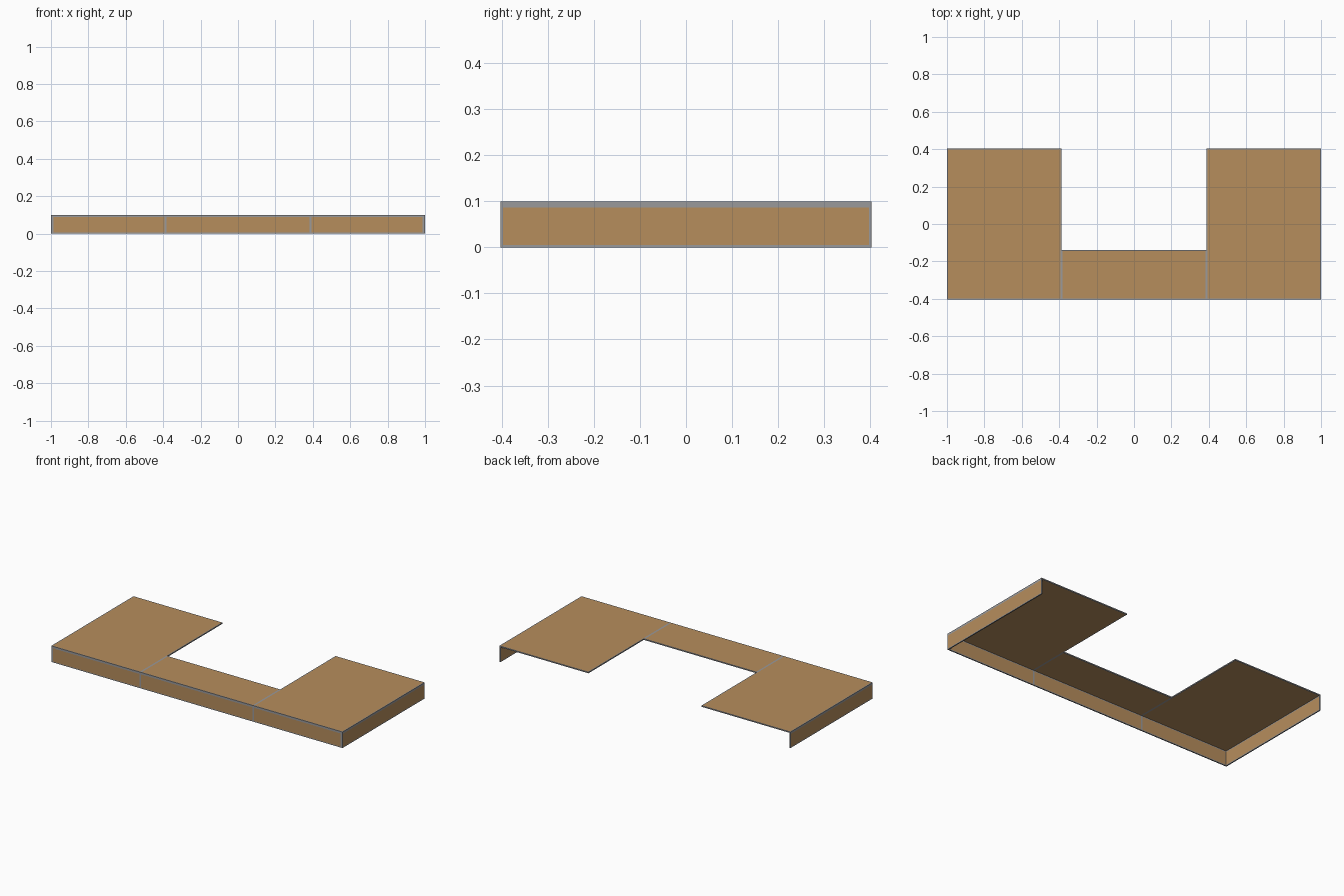
import bpy, bmesh

if "Cube" in bpy.data.objects:
    bpy.data.objects.remove(bpy.data.objects["Cube"])

T = 0.007      # board thickness
BAND = 0.008   # width of the grey edge trim
X, Y, H = 1.0, 0.403, 0.10
XI, YI = 0.388, -0.14


def flat(name, rgb):
    m = bpy.data.materials.new(name)
    m.diffuse_color = (*rgb, 1)
    m.use_nodes = True
    m.node_tree.nodes["Principled BSDF"].inputs["Base Color"].default_value = m.diffuse_color
    return m


wood = flat("warm_wood", (0.47, 0.27, 0.108))
grey = flat("grey_trim", (0.32, 0.32, 0.33))


def board(name, lo, hi):
    """Thin board: grey edges all round, wood inset on its two big faces."""
    bm = bmesh.new()
    bmesh.ops.create_cube(bm, size=1)
    for v in bm.verts:
        v.co = [(lo[i] + hi[i]) / 2 + v.co[i] * (hi[i] - lo[i]) for i in range(3)]
    for f in bm.faces:
        f.material_index = 1
    big = sorted(bm.faces, key=lambda f: -f.calc_area())[:2]
    for f in big:
        bmesh.ops.inset_individual(bm, faces=[f], thickness=BAND)
        f.material_index = 0
    bmesh.ops.recalc_face_normals(bm, faces=bm.faces)
    me = bpy.data.meshes.new(name)
    bm.to_mesh(me)
    bm.free()
    me.materials.append(wood)
    me.materials.append(grey)
    bpy.context.collection.objects.link(bpy.data.objects.new(name, me))


# centre bridge top and its front panel
board("centre_top", (-XI, -Y, H - T), (XI, YI, H))
board("centre_front_panel", (-XI, -Y, 0), (XI, -Y + T, H - T))

# side wings, mirrored: top, front panel and outer side panel
for side, s in (("left", -1), ("right", 1)):
    def span(a, b):
        return min(a * s, b * s), max(a * s, b * s)
    x0, x1 = span(XI, X)
    board(side + "_top", (x0, -Y, H - T), (x1, Y, H))
    x0, x1 = span(XI, X - T)
    board(side + "_front_panel", (x0, -Y, 0), (x1, -Y + T, H - T))
    x0, x1 = span(X - T, X)
    board(side + "_side_panel", (x0, -Y, 0), (x1, Y, H - T))
